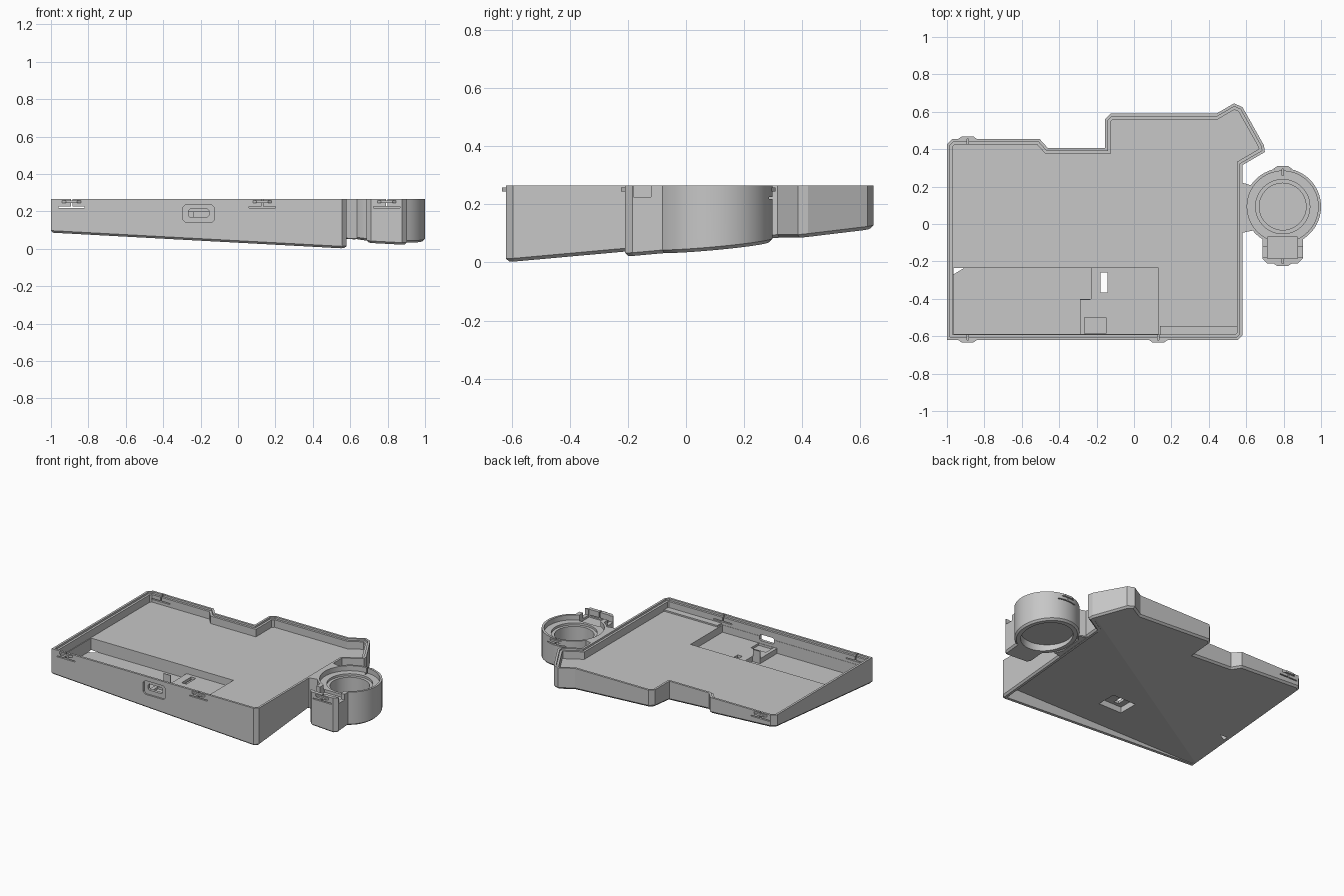
import bpy, bmesh, math
from mathutils import Vector

cube = bpy.data.objects.get("Cube")
if cube:
    bpy.data.objects.remove(cube, do_unlink=True)

grey = bpy.data.materials.new("plain grey")
grey.use_nodes = True
grey.diffuse_color = (0.57, 0.57, 0.57, 1)
grey.node_tree.nodes["Principled BSDF"].inputs["Base Color"].default_value = (0.57, 0.57, 0.57, 1)

TOP, FLOOR, BELLY, WALL, LIP = 0.265, 0.2, 0.089, 0.03, 0.015


def tilt(x, y):
    """Height of the sloping underside."""
    return 0.054 * (0.58 - x) + 0.09 * (y + 0.62)


def inset(points, d):
    """Move a counter-clockwise outline inward by d."""
    result = []
    for i, p in enumerate(points):
        a, b, c = Vector(points[i - 1]), Vector(p), Vector(points[(i + 1) % len(points)])
        u, v = (b - a).normalized(), (c - b).normalized()
        n, m = Vector((-u.y, u.x)), Vector((-v.y, v.x))
        result.append(tuple(b + (n + m) * (d / (1 + n.dot(m)))))
    return result


def loft(name, rings):
    """Skin a stack of equal rings into a closed solid."""
    bm = bmesh.new()
    loops = [[bm.verts.new(p) for p in ring] for ring in rings]
    count = len(loops[0])
    for low, high in zip(loops, loops[1:]):
        for i in range(count):
            j = (i + 1) % count
            bm.faces.new((low[i], low[j], high[j], high[i]))
    bm.faces.new(loops[0][::-1])
    bm.faces.new(loops[-1])
    bmesh.ops.recalc_face_normals(bm, faces=bm.faces)
    mesh = bpy.data.meshes.new(name)
    bm.to_mesh(mesh)
    bm.free()
    mesh.materials.append(grey)
    obj = bpy.data.objects.new(name, mesh)
    bpy.context.collection.objects.link(obj)
    return obj


def prism(name, points, z0, z1):
    return loft(name, [[(x, y, z) for x, y in points] for z in (z0, z1)])


def block(name, x0, x1, y0, y1, z0, z1):
    return prism(name, [(x0, y0), (x1, y0), (x1, y1), (x0, y1)], z0, z1)


def shell(name, points, c=0.012):
    """Solid with a tilted, chamfered underside and a flat top."""
    return loft(name, [[(x, y, tilt(x, y)) for x, y in inset(points, c)],
                       [(x, y, tilt(x, y) + c) for x, y in points],
                       [(x, y, TOP) for x, y in points]])


def circle(r, n=64):
    return [(RX + r * math.cos(2 * math.pi * i / n), RY + r * math.sin(2 * math.pi * i / n))
            for i in range(n)]


def cut(target, *cutters):
    bpy.context.view_layer.objects.active = target
    for cutter in cutters:
        mod = target.modifiers.new("cut", 'BOOLEAN')
        mod.operation, mod.solver, mod.object = 'DIFFERENCE', 'EXACT', cutter
        bpy.ops.object.modifier_apply(modifier=mod.name)
        bpy.data.objects.remove(cutter, do_unlink=True)


def clip(target, name, x, y, side):
    """Slits in the wall around a spring clip, with a small lens-shaped catch."""
    inner, outer = sorted((y - side * 0.035, y + side * 0.02))
    cut(target, block("slit", x - 0.07, x + 0.07, inner, outer, 0.219, 0.226),
        block("split", x - 0.004, x + 0.004, inner, outer, 0.222, 0.3))
    lens = [(x - 0.05, y), (x - 0.03, y + side * 0.014),
            (x + 0.03, y + side * 0.014), (x + 0.05, y)]
    prism(name, lens, 0.245, 0.258)


# Tray: tilted solid, hollowed above and below
outline = [(-1, -0.62), (0.555, -0.62), (0.58, -0.595), (0.58, 0.315), (0.7, 0.385),
           (0.695, 0.42), (0.58, 0.625), (0.535, 0.645), (0.44, 0.59), (-0.125, 0.59),
           (-0.155, 0.56), (-0.155, 0.405), (-0.46, 0.405), (-0.505, 0.455),
           (-0.97, 0.455), (-1, 0.425)]
tray = shell("tray", outline)
cut(tray,
    prism("cavity", inset(outline, WALL), FLOOR, 0.4),
    prism("lip", inset(outline, LIP), 0.252, 0.4),
    prism("belly", inset(outline, WALL), -0.1, BELLY))

# Battery pocket and shallower circuit board pocket
cut(tray,
    prism("battery", [(-0.965, -0.588), (-0.29, -0.588), (-0.29, -0.4),
                      (-0.23, -0.4), (-0.23, -0.235), (-0.965, -0.235)], 0.115, 0.22),
    prism("board", [(-0.295, -0.588), (0.13, -0.588), (0.13, -0.236),
                    (-0.235, -0.236), (-0.235, -0.405), (-0.295, -0.405)], 0.15, 0.22),
    block("socket_bed", -0.265, -0.15, -0.585, -0.5, 0.135, 0.18),
    block("switch_recess", -0.22, -0.04, -0.39, -0.25, -0.1, 0.13),
    block("switch_slot", -0.178, -0.142, -0.365, -0.26, -0.1, 0.3))


# Rounded port in the front wall
def port(name, x0, x1, z0, z1, y0, y1, c=0.015):
    section = [(x0 + c, z0), (x1 - c, z0), (x1, z0 + c), (x1, z1 - c),
               (x1 - c, z1), (x0 + c, z1), (x0, z1 - c), (x0, z0 + c)]
    return loft(name, [[(x, y, z) for x, z in section] for y in (y0, y1)])


cut(tray, port("port_recess", -0.295, -0.125, 0.14, 0.235, -0.7, -0.608),
    port("port_hole", -0.265, -0.155, 0.17, 0.212, -0.7, -0.57, 0.008))
block("front_ledge", 0.14, 0.552, -0.592, -0.545, FLOOR - 0.01, FLOOR + 0.01)

# Round side cup with a square front housing
RX, RY, R = 0.795, 0.093, 0.205
arc = [math.radians(-58 + 296 * i / 52) for i in range(53)]
keyhole = [(RX + R * math.cos(a), RY + R * math.sin(a)) for a in arc]
keyhole += [(RX - 0.108, -0.185), (RX - 0.083, -0.21), (RX + 0.083, -0.21), (RX + 0.108, -0.185)]
cup = shell("side_cup", keyhole)
cut(cup,
    prism("cup_lip", circle(R - LIP), 0.23, 0.4),
    prism("cup_seat", circle(0.145), 0.215, 0.4),
    prism("cup_well", circle(0.125), 0.11, 0.4),
    prism("cup_belly", circle(0.165), -0.1, BELLY),
    block("housing_recess", RX - 0.08, RX + 0.08, -0.185, -0.07, 0.21, 0.4),
    block("housing_notch", RX - 0.2, RX + 0.2, -0.18, -0.12, 0.225, 0.4))

# Neck joining cup and tray
neck = shell("neck", [(0.565, -0.05), (0.635, -0.035), (0.603, 0.02),
                      (0.603, 0.165), (0.632, 0.205), (0.565, 0.225)], 0.005)

# Spring clips
clip(tray, "front_clip_right", -0.89, -0.62, -1)
clip(tray, "front_clip_left", 0.13, -0.62, -1)
clip(tray, "back_clip", -0.89, 0.455, 1)
clip(cup, "cup_front_clip", RX, -0.21, -1)
clip(cup, "cup_back_clip", RX, RY + R - 0.003, 1)

# Smooth the round parts, keep edges sharp
bpy.ops.object.select_all(action='DESELECT')
cup.select_set(True)
bpy.context.view_layer.objects.active = cup
bpy.ops.object.shade_smooth_by_angle(angle=math.radians(30))
